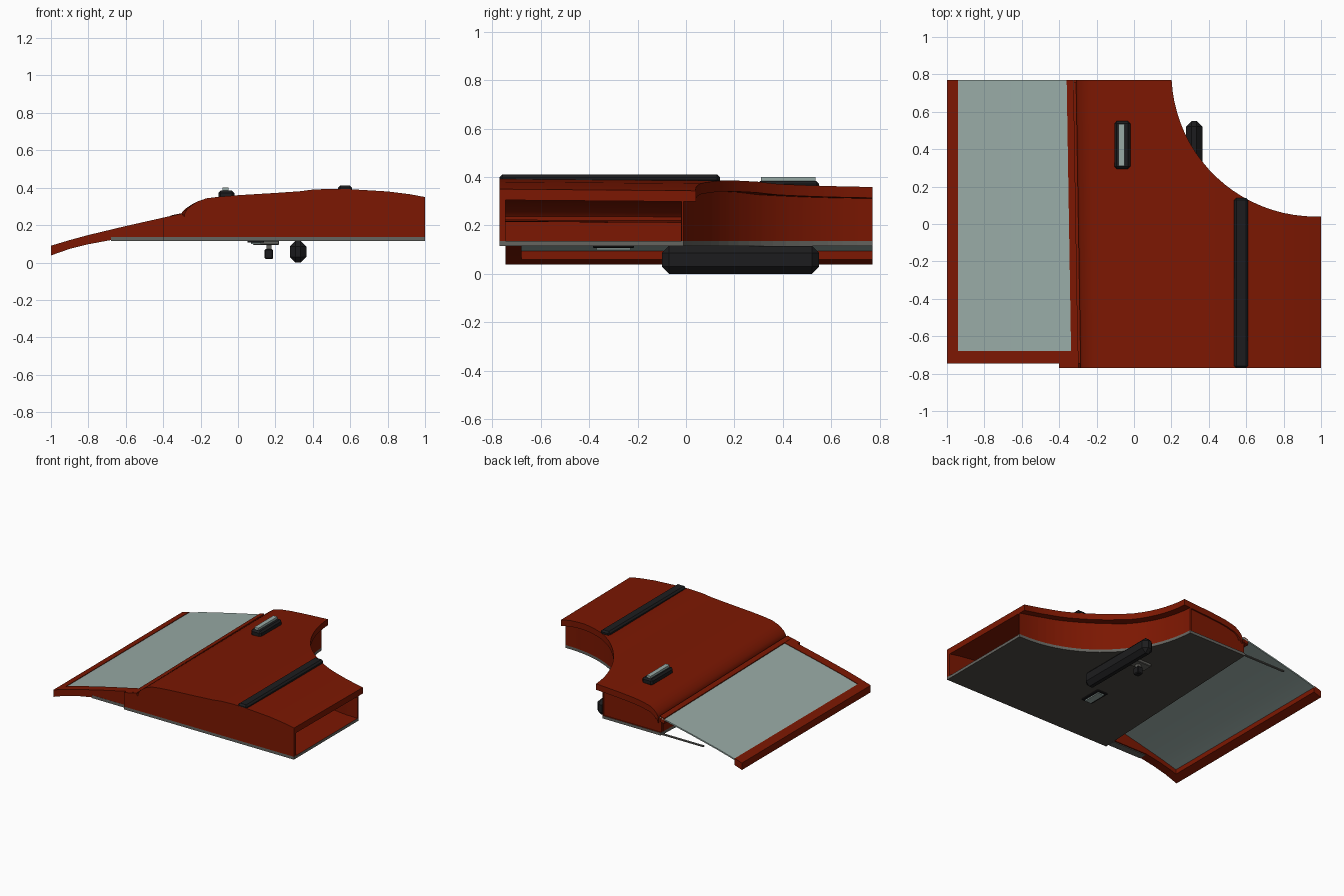
import bpy, bmesh, math

if "Cube" in bpy.data.objects:
    bpy.data.objects.remove(bpy.data.objects["Cube"])


def material(name, rgb):
    m = bpy.data.materials.new(name)
    m.diffuse_color = (*rgb, 1)
    m.use_nodes = True
    m.node_tree.nodes["Principled BSDF"].inputs["Base Color"].default_value = m.diffuse_color
    return m


RED = material("rust_red", (0.2, 0.0085, 0.0005))
GLASS = material("pale_glass", (0.315, 0.405, 0.38))
GREY = material("trim_grey", (0.13, 0.128, 0.115))
DARK = material("floor_dark", (0.075, 0.069, 0.058))
BLACK = material("black", (0.012, 0.012, 0.013))

FRONT, BACK = -0.77, 0.77
HUMP = [(-.285, .262), (-.272, .285), (-.25, .305), (-.22, .325), (-.17, .343),
        (-.1, .352), (0, .36), (.2, .372), (.33, .381), (.4, .39), (.5, .394),
        (.6, .392), (.8, .38), (.92, .365), (1, .35)]
SLOPE = [(-1, .09), (-.9, .12), (-.8, .147), (-.6, .195), (-.4, .24), (-.3, .262), (-.26, .27)]
UNDER = [(-1, .038), (-.9, .073), (-.8, .098), (-.68, .12), (-.4, .12)]


def curve(points):
    """Piecewise linear height along x."""
    def f(x):
        if x <= points[0][0]:
            return points[0][1]
        for (x0, z0), (x1, z1) in zip(points, points[1:]):
            if x <= x1:
                return z0 + (z1 - z0) * (x - x0) / (x1 - x0)
        return points[-1][1]
    return f


hump, slope, under = curve(HUMP), curve(SLOPE), curve(UNDER)


def arch(r):
    """Back edge of the body, cut by a round arch of radius r."""
    def f(x):
        d = r * r - (x - .97) ** 2
        return min(BACK, .81 - math.sqrt(d)) if d > 0 else BACK
    return f


def arch_xs(r, n=20):
    a = math.asin(.04 / r)
    return [.97 - r * math.cos(a + (math.pi / 2 - a) * i / n) for i in range(n + 1)]


def finish(bm, name, mat, smooth=False):
    bmesh.ops.recalc_face_normals(bm, faces=bm.faces)
    me = bpy.data.meshes.new(name)
    bm.to_mesh(me)
    bm.free()
    ob = bpy.data.objects.new(name, me)
    bpy.context.collection.objects.link(ob)
    me.materials.append(mat)
    if smooth:
        bpy.ops.object.select_all(action='DESELECT')
        ob.select_set(True)
        bpy.context.view_layer.objects.active = ob
        bpy.ops.object.shade_smooth_by_angle(angle=math.radians(30))
    return ob


def slab(name, xs, y0, y1, z0, z1, mat, smooth=False):
    """Solid swept along x; bounds are numbers or functions of x."""
    val = lambda b, x: b(x) if callable(b) else b
    bm = bmesh.new()
    rings = []
    for x in sorted(set(round(x, 4) for x in xs)):
        a, b, c, d = (val(q, x) for q in (y0, y1, z0, z1))
        rings.append([bm.verts.new((x, y, z)) for y, z in ((a, c), (b, c), (b, d), (a, d))])
    for r, s in zip(rings, rings[1:]):
        for i in range(4):
            j = (i + 1) % 4
            bm.faces.new((r[i], r[j], s[j], s[i]))
    bm.faces.new(rings[0])
    bm.faces.new(rings[-1])
    return finish(bm, name, mat, smooth)


def bar(name, lo, hi, chamfer, mat):
    """Box between two corners with chamfered edges."""
    bm = bmesh.new()
    bmesh.ops.create_cube(bm, size=1)
    for v in bm.verts:
        v.co = [(l + h) / 2 + c * (h - l) for l, h, c in zip(lo, hi, v.co)]
    if chamfer:
        bmesh.ops.bevel(bm, geom=bm.edges[:], offset=chamfer, segments=1, affect='EDGES')
    return finish(bm, name, mat)


def skew(ob, limit, dx, dz=0):
    """Shift vertices left of limit by dx, and all by dz, growing to the back."""
    for v in ob.data.vertices:
        t = (v.co.y - FRONT) / (BACK - FRONT)
        if v.co.x < limit:
            v.co.x += dx * t
        v.co.z += dz * t


hump_xs = [p[0] for p in HUMP]
slope_xs = [p[0] for p in SLOPE]

# Top skin with the arch cut into its back edge
skin = slab("top_skin", hump_xs + arch_xs(.77), FRONT, arch(.77),
            lambda x: hump(x) - .045, hump, RED, True)
skew(skin, -.2, -.025, -.013)

# Floor: dark underside, grey edges, red inside
floor = slab("floor", [-.4, 1] + arch_xs(.82), FRONT, arch(.82), .115, .136, GREY)
floor.data.materials.append(DARK)
floor.data.materials.append(RED)
for p in floor.data.polygons:
    p.material_index = 1 if p.normal.z < -.5 else 2 if p.normal.z > .5 else 0
skew(floor, -.39, .07)

# Body walls
body_top = lambda x: slope(x) - .002 if x < -.285 else hump(x) - .02
slab("front_wall", [-.4, -.3] + hump_xs, FRONT, -.745, .136, body_top, RED)
slab("back_wall", [-.33, -.3, .15] + [x for x in hump_xs if x < .15], .735, .76, .136,
     lambda x: body_top(x) - .02, RED)
slab("arch_wall", arch_xs(.83) + arch_xs(.82) + [1], arch(.83), arch(.82), .136,
     lambda x: hump(x) - .035, RED, True)
skew(slab("inner_wall", [-.4, -.385], -.75, .74, .136, .225, RED), 0, .07)

# Sloping frame around the glass
slab("frame_left_rail", [-1, -.94], -.745, BACK, under, slope, RED)
slab("frame_front_rail", [-1, -.94, -.9, -.8, -.68, -.6, -.4], -.745, -.68, under, slope, RED)
slab("frame_front_sill", [-.68, -.4], -.746, -.69, .115, .136, GREY)
slab("frame_back_sill", [-.68, -.33], .755, BACK, .122, .13, GREY)
inner_rail = slab("frame_inner_rail", [-.335, -.298], FRONT + .01, BACK,
                  lambda x: slope(x) - .04, lambda x: slope(x) + .002, RED)
skew(inner_rail, 0, -.025, -.005)
slab("frame_corner", [-.4, -.335, -.298], FRONT, -.68,
     lambda x: slope(x) - .03, slope, RED)

# Recessed seam between frame and hump
skew(slab("seam", [-.31, -.27], FRONT + .005, BACK - .01, .222, .238, RED), 0, -.025, -.005)

# Glass panel
slab("glass_panel", [-.95, -.32] + [x for x in slope_xs if -.95 < x < -.32], -.69, BACK,
     lambda x: slope(x) - .014, lambda x: slope(x) - .004, GLASS, True)

# Rubber strip and vent on top
bar("top_strip", (.535, FRONT, .375), (.61, .14, .411), .012, BLACK)
bar("vent_base", (-.105, .295, .335), (-.02, .55, .384), .012, BLACK)
bar("vent_insert", (-.083, .31, .36), (-.05, .535, .4), 0, GLASS)

# Fittings below the floor
bar("lower_bar", (.277, -.1, 0), (.365, .55, .116), .03, BLACK)
bar("latch_plate", (.05, -.385, .106), (.14, -.215, .118), .004, BLACK)
bar("latch_insert", (.07, -.37, .098), (.122, -.23, .112), 0, GLASS)
bar("knob_bracket", (.08, .2, .094), (.22, .28, .116), .004, GREY)
bar("knob_pin", (.152, .225, .06), (.178, .255, .1), 0, GREY)
bar("knob", (.142, .215, .018), (.188, .265, .072), .006, BLACK)
